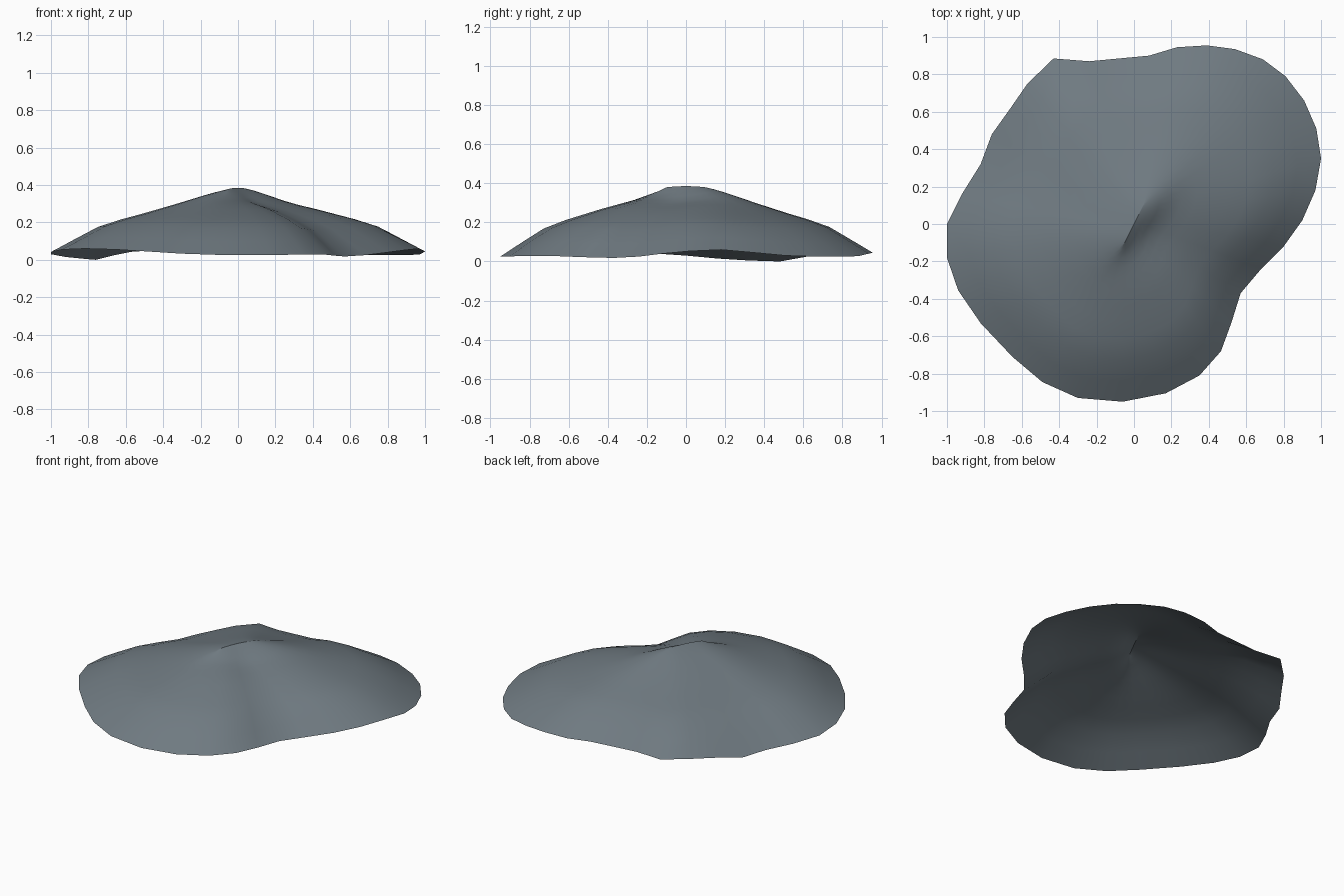
import bpy, bmesh, math

if "Cube" in bpy.data.objects:
    bpy.data.objects.remove(bpy.data.objects["Cube"])

# rim of the shell, clockwise from the left: x, y, z
RIM = [(-1, 0, .03), (-.92, .16, .015), (-.82, .32, .005), (-.76, .48, 0), (-.66, .62, .025),
       (-.57, .75, .043), (-.43, .885, .052), (-.24, .87, .048), (.08, .90, .042), (.23, .945, .043),
       (.39, .955, .045), (.54, .935, .04), (.69, .88, .027), (.81, .79, .025), (.91, .66, .025),
       (.975, .51, .03), (1, .35, .045), (.97, .18, .06), (.9, .02, .053), (.8, -.12, .04),
       (.68, -.24, .025), (.57, -.37, .018), (.52, -.53, .022), (.465, -.68, .028), (.35, -.81, .028),
       (.17, -.905, .026), (-.06, -.95, .025), (-.3, -.93, .033), (-.49, -.845, .045),
       (-.65, -.71, .055), (-.82, -.53, .06), (-.94, -.355, .055), (-1, -.18, .042)]
# dome profile: fraction of the way out from the crest, height
PROFILE = [(0, .385), (.05, .375), (.1, .362), (.16, .345), (.23, .324), (.31, .30), (.4, .274),
           (.5, .245), (.61, .215), (.74, .172), (.87, .102), (1, .03)]
CREST = (.05, .1)  # half length of the short crest line


def dent(x, y):
    """Steep drop beside the diagonal crest, fading along it."""
    u, d = .65 * x + .76 * y, .76 * x - .65 * y
    width = .004 if d < .1 else .025
    return -.035 * math.exp(-(d - .1) ** 2 / width - u * u / .08)


def valley(x, y):
    """Shallow fold running out to the notch in the rim."""
    d, s = .84 * x - .54 * y, .54 * x + .84 * y
    return -.012 * math.exp(-(d - .5) ** 2 / .05 - s * s / .03)


# shell surface, spread from the crest line to the rim
bm = bmesh.new()
rings = []
for t, h in PROFILE:
    ring = []
    for x, y, z in RIM:
        s = (x * CREST[0] + y * CREST[1]) / math.hypot(x, y) / math.hypot(*CREST)
        px = CREST[0] * s * (1 - t) + x * t
        py = CREST[1] * s * (1 - t) + y * t
        pz = h + (z - .03) * t ** 3 - .006 * s * s * (1 - t)
        if 0 < t < 1:
            pz += dent(px, py) + valley(px, py)
        ring.append(bm.verts.new((px, py, pz)))
    rings.append(ring)
n = len(RIM)
for i in range(n):
    j = (i + 1) % n
    for a, b in zip(rings, rings[1:]):
        bm.faces.new((a[i], a[j], b[j], b[i]))
for f in bm.faces:
    f.smooth = True
    f.normal_update()
    if f.normal.z < 0:
        f.normal_flip()
mesh = bpy.data.meshes.new("shell")
bm.to_mesh(mesh)
bm.free()
mat = bpy.data.materials.new("slate grey")
mat.diffuse_color = (.16, .195, .22, 1)
mat.use_nodes = True
mat.node_tree.nodes["Principled BSDF"].inputs["Base Color"].default_value = mat.diffuse_color
mesh.materials.append(mat)
bpy.context.collection.objects.link(bpy.data.objects.new("shell", mesh))
